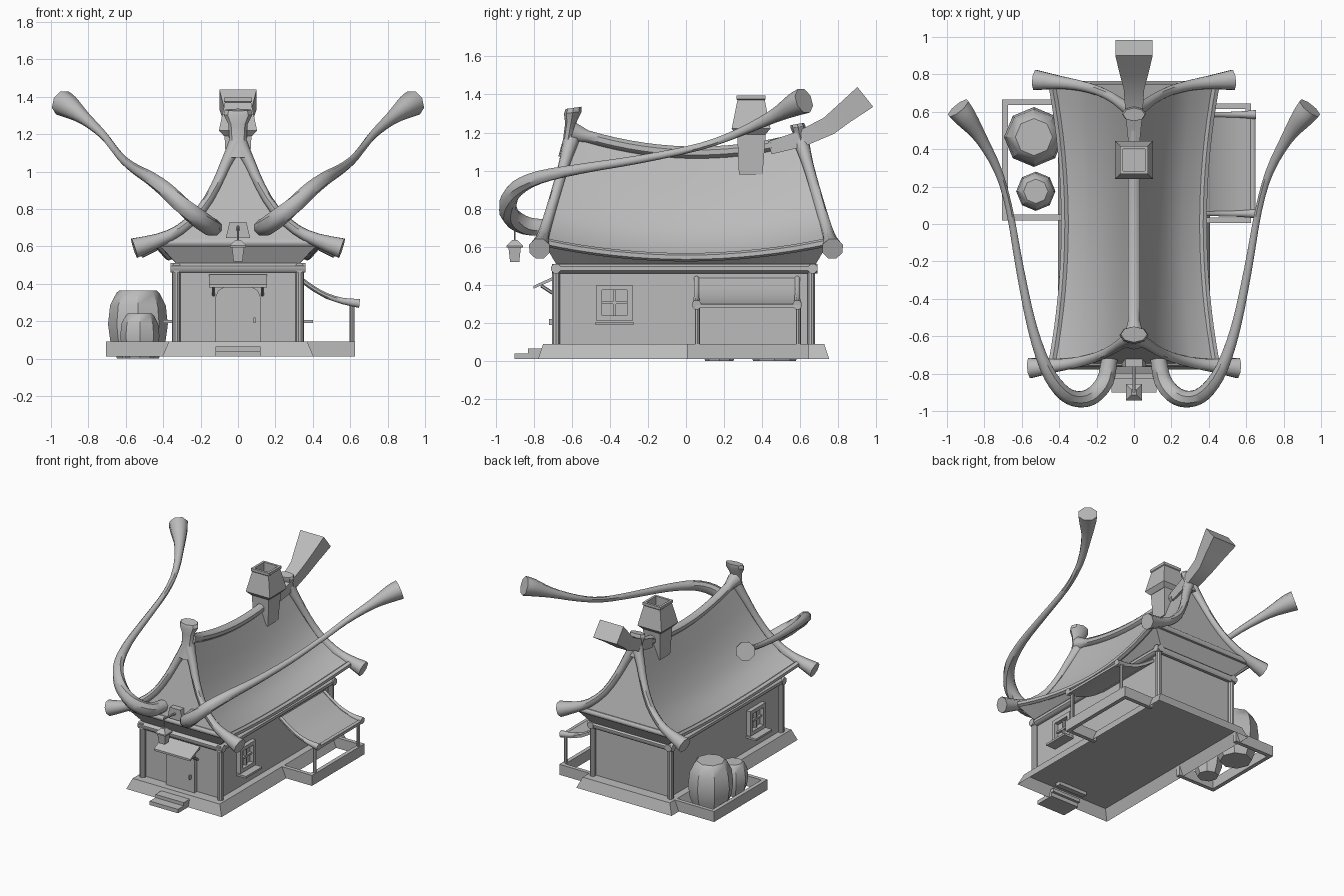
import bpy, bmesh, math
from mathutils import Vector

if "Cube" in bpy.data.objects:
    bpy.data.objects.remove(bpy.data.objects["Cube"])

grey = bpy.data.materials.new("plain_grey")
grey.diffuse_color = (0.5, 0.5, 0.5, 1)
grey.use_nodes = True
grey.node_tree.nodes["Principled BSDF"].inputs["Base Color"].default_value = grey.diffuse_color


def finish(name, bm, angle=35):
    bmesh.ops.recalc_face_normals(bm, faces=bm.faces)
    me = bpy.data.meshes.new(name)
    bm.to_mesh(me)
    bm.free()
    me.materials.append(grey)
    me.polygons.foreach_set("use_smooth", [True] * len(me.polygons))
    me.set_sharp_from_angle(angle=math.radians(angle))
    ob = bpy.data.objects.new(name, me)
    bpy.context.collection.objects.link(ob)
    return ob


def loft(name, rings, caps=(True, True), closed=True, angle=35):
    bm = bmesh.new()
    vs = [[bm.verts.new(p) for p in r] for r in rings]
    n = len(rings[0])
    for a, b in zip(vs, vs[1:]):
        for i in range(n if closed else n - 1):
            j = (i + 1) % n
            bm.faces.new((a[i], a[j], b[j], b[i]))
    if caps[0]:
        bm.faces.new(vs[0])
    if caps[1]:
        bm.faces.new(vs[-1])
    return finish(name, bm, angle)


def smooth_path(pts, sub):
    # Catmull-Rom through points that carry a radius as their last value
    P = [Vector(p) for p in pts]
    P = [2 * P[0] - P[1]] + P + [2 * P[-1] - P[-2]]
    out = []
    for a, b, c, d in zip(P, P[1:], P[2:], P[3:]):
        for k in range(sub):
            t = k / sub
            out.append(0.5 * (2 * b + (c - a) * t + (2 * a - 5 * b + 4 * c - d) * t * t
                              + (3 * b - a - 3 * c + d) * t ** 3))
    return out + [P[-2]]


def tube(name, pts, sides=8, sub=1):
    P = smooth_path(pts, sub)
    X = [Vector(p[:3]) for p in P]
    d = (X[-1] - X[0]).normalized()
    ref = Vector((1, 0, 0)) if abs(d.z) > 0.85 else Vector((0, 0, 1))
    rings = []
    for i, c in enumerate(X):
        t = (X[min(i + 1, len(X) - 1)] - X[max(i - 1, 0)]).normalized()
        u = t.cross(ref).normalized()
        w = u.cross(t)
        ang = [math.tau * (k + 0.5) / sides for k in range(sides)]
        rings.append([c + P[i][3] * (u * math.cos(a) + w * math.sin(a)) for a in ang])
    return loft(name, rings, angle=45)


def box(name, x0, x1, y0, y1, z0, z1):
    return loft(name, [[(x0, y0, z), (x1, y0, z), (x1, y1, z), (x0, y1, z)] for z in (z0, z1)])


def turned(name, x, y, levels, sides=8, sx=1, sy=1, caps=(True, True), turn=0.0):
    # levels: (z, radius)
    ang = [math.tau * k / sides + turn for k in range(sides)]
    return loft(name, [[(x + r * sx * math.cos(a), y + r * sy * math.sin(a), z) for a in ang]
                       for z, r in levels], caps)


def rect(cx, cy, hx, hy, z):
    return [(cx - hx, cy - hy, z), (cx + hx, cy - hy, z), (cx + hx, cy + hy, z), (cx - hx, cy + hy, z)]


# Platform, open underneath, and front steps
loft("platform", [rect(0, -.012, .405, .765, .01), rect(0, -.012, .37, .738, .09)], (False, True))
box("lower_step", -.12, .12, -.9, -.75, .01, .04)
box("upper_step", -.12, .12, -.83, -.73, .04, .065)

# Side yard kerbs
for side, xo, y0, y1 in ((-1, .705, .02, .665), (1, .625, .005, .645)):
    a, b = sorted((side * (xo - .03), side * xo))
    box("kerb_outer", a, b, y0, y1, .01, .09)
    c, d = sorted((side * .37, side * (xo - .03)))
    box("kerb_front", c, d, y0, y0 + .03, .01, .09)
    box("kerb_back", c, d, y1 - .03, y1, .01, .09)

# Barrels
for name, x, y, r, h in (("big_barrel", -.535, .465, .16, .365), ("small_barrel", -.525, .175, .105, .24)):
    turned(name, x, y, [(0, .7 * r), (.25 * h, .92 * r), (.5 * h, r), (.78 * h, .93 * r),
                        (.96 * h, .72 * r), (h, .62 * r)])

# Walls, corner posts and wall-top beams
box("walls", -.318, .318, -.67, .645, .09, .5)
for x in (-.33, .33):
    for y in (-.683, .658):
        turned("corner_post", x, y, [(.09, .022), (.48, .022)], 10)
    tube("side_beam", [(x, -.705, .485, .027), (x, .69, .485, .027)])
for y in (-.683, .665):
    tube("end_beam", [(-.36, y, .485, .027), (.36, y, .485, .027)])

# Sagging roof with concave slopes
SLOPE = [(0, 1), (.07, .87), (.16, .69), (.27, .51), (.45, .28), (.7, .1), (1, 0)]


def roof_point(k, u, v):
    zr, ze = 1.095 + .09 * (k - .1) ** 2, .545 + .08 * k * k
    return (u * (.37 + .07 * k * k), k * (.75 - .155 * v), ze + (zr - ze) * v)


K = [-1 + i / 8 for i in range(17)]
profile = [(-u, v) for u, v in SLOPE[:0:-1]] + SLOPE
bm = bmesh.new()
rows = [[bm.verts.new(roof_point(k, u, v)) for u, v in profile]
        + [bm.verts.new((s * .325, k * .68, .505)) for s in (1, -1)] for k in K]
for a, b in zip(rows, rows[1:]):
    for i in range(len(a)):
        j = (i + 1) % len(a)
        bm.faces.new((a[i], a[j], b[j], b[i]))
for r in (rows[0], rows[-1]):
    bm.faces.new(r[:-2])
    bm.faces.new((r[0], r[-3], r[-2], r[-1]))
finish("roof", bm, 30)

for s in (-1, 1):
    tube("eave_rail", [(*roof_point(k, s, 0), .022) for k in K], 6)
tube("ridge_rail", [(*roof_point(k, 0, 1), .055 if i == 0 else .034) for i, k in enumerate(K)], 8)

# Curved gable boards, gable beams and finials
BARGE = [(0, 1.17, .045), (.035, 1.1, .036), (.07, 1.03, .03), (.12, .92, .027), (.2, .79, .027),
         (.31, .69, .03), (.42, .635, .038), (.555, .59, .058)]
for e, wide in ((-1, 1), (1, .95)):
    for s in (-1, 1):
        tube("gable_board", [(s * x * wide, e * (.6 + .17 * (1.17 - z) / .58), z, r) for x, z, r in BARGE], 8, 2)
    tube("gable_beam", [(-.42, e * .745, .62, .022), (.42, e * .745, .62, .022)])
for name, y0, y1, z1, r in (("front_finial", -.635, -.59, 1.33, .078), ("back_finial", .62, .585, 1.245, .065)):
    levels = ((0, .06), (.35, .045), (.7, .052), (.9, r), (1, r * .9))
    loft(name, [[(w * math.cos(a), y0 + (y1 - y0) * t + .6 * w * math.sin(a),
                  1.08 + (z1 - 1.08) * t + .006 * math.sin(a))
                 for a in [math.tau * k / 8 for k in range(8)]] for t, w in levels])

# Flared tail at the back of the ridge
TAIL = [(.44, 1.12, .03, .035), (.6, 1.165, .045, .043), (.75, 1.235, .055, .05),
        (.83, 1.3, .075, .055), (.942, 1.387, .1, .067)]
rings = []
for y, z, hx, h in TAIL:
    slope = .25 + .42 * min(1, (y - .44) / .4)
    ny, nz = -math.sin(slope) * h, math.cos(slope) * h
    rings.append([(-hx, y - ny, z - nz), (hx, y - ny, z - nz), (hx, y + ny, z + nz), (-hx, y + ny, z + nz)])
loft("ridge_tail", rings, angle=50)

# Chimney with an open flared cap
loft("chimney_stem", [rect(0, .34, .06, .062, .98), rect(0, .345, .075, .078, 1.24)])
loft("chimney_cap", [rect(0, .342, .075, .075, 1.19), rect(0, .342, .102, .102, 1.22),
                     rect(0, .342, .07, .072, 1.37), rect(0, .342, .076, .076, 1.375),
                     rect(0, .342, .076, .076, 1.395), rect(0, .342, .058, .058, 1.395),
                     rect(0, .342, .058, .058, 1.3)])

# Long curling horns from the front gable
HORN = [(.13, -.72, .70, .046), (.155, -.84, .71, .05), (.225, -.92, .76, .05), (.31, -.935, .83, .046),
        (.39, -.89, .905, .042), (.47, -.77, .965, .036), (.545, -.55, 1.01, .028),
        (.61, -.24, 1.06, .023), (.665, .07, 1.125, .02), (.725, .28, 1.20, .023),
        (.82, .46, 1.285, .036), (.9, .57, 1.345, .062), (.94, .62, 1.367, .07)]
for s in (-1, 1):
    tube("horn", [(s * x, y, z, r) for x, y, z, r in HORN], 8, 3)

# Four-pane side windows with sills
for s in (-1, 1):
    def bar(name, y0, y1, z0, z1, x0, x1):
        a, b = sorted((s * x0, s * x1))
        box(name, a, b, y0, y1, z0, z1)
    for y in (-.47, -.31):
        bar("window_jamb", y, y + .028, .21, .4, .31, .35)
    for z in (.21, .372):
        bar("window_rail", -.47, -.282, z, z + .028, .31, .35)
    bar("window_mullion", -.383, -.369, .23, .38, .31, .335)
    bar("window_transom", -.45, -.3, .298, .312, .31, .335)
    bar("window_sill", -.475, -.277, .19, .205, .31, .4)

# Arched door, handle, canopy and brackets
arch = [(-.12, .065), (.12, .065), (.12, .33), (.105, .365), (.06, .39), (-.06, .39), (-.105, .365), (-.12, .33)]
loft("door", [[(x, y, z) for x, z in arch] for y in (-.66, -.7)])
box("door_handle", .083, .093, -.72, -.695, .19, .22)
loft("door_canopy", [[(x, -.8, .38), (x, -.8, .395), (x, -.68, .45), (x, -.68, .432)] for x in (-.155, .155)])
for x in (-.13, .13):
    tube("canopy_bracket", [(x, -.675, .34, .009), (x, -.76, .395, .009)], 6)

# Side awning with rods, knobs and posts
AWNING = [(.32, .435), (.4, .378), (.47, .338), (.56, .308), (.65, .295)]
loft("awning", [[(x, .05, z), (x, .6, z), (x, .6, z - .018), (x, .05, z - .018)] for x, z in AWNING])
for y in (.055, .585):
    tube("awning_rod", [(x, y, z, r) for (x, z), r in zip(AWNING, (.014, .014, .015, .018, .026))], 8, 2)
    turned("awning_post", .61, y + .005, [(.09, .013), (.3, .013)])
tube("awning_edge", [(.635, .05, .292, .014), (.635, .6, .292, .014)])

# Lantern hung from a gable bracket
loft("lantern_plate", [[(-.065, y, .645), (.065, y, .645), (.045, y, .73), (-.045, y, .73)] for y in (-.765, -.7)])
tube("lantern_arm", [(0, -.76, .69, .009), (0, -.9, .705, .009)], 6)
tube("lantern_hook", [(0, -.9, .71, .005), (0, -.9, .62, .005)], 6)
q = math.pi / 4
turned("lantern_roof", 0, -.9, [(.595, .062), (.605, .062), (.635, .02)], 4, turn=q)
turned("lantern_body", 0, -.9, [(.52, .034), (.595, .046)], 4, turn=q)
